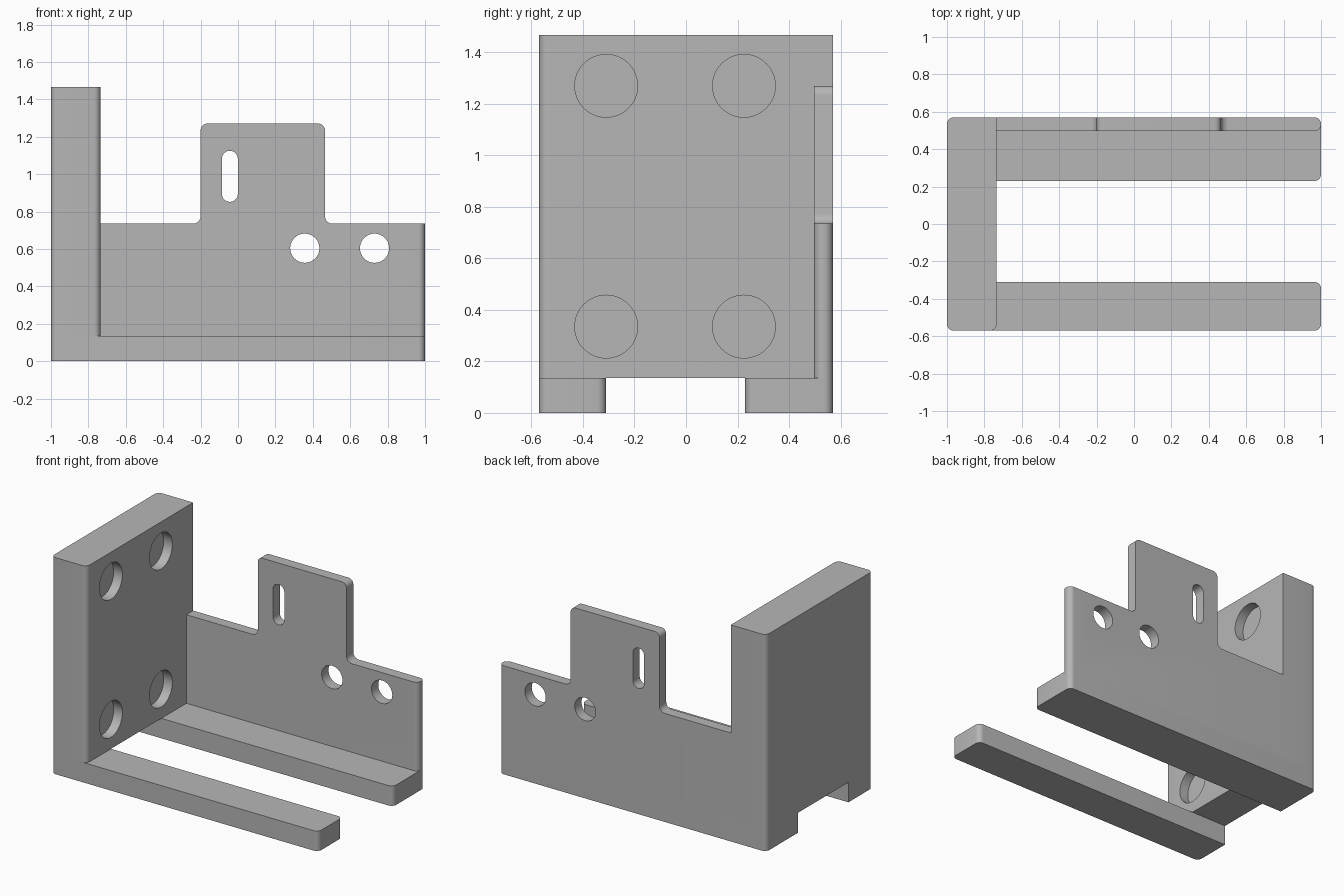
import bpy, bmesh, math
from mathutils import Vector, Matrix

cube = bpy.data.objects.get("Cube")
if cube:
    bpy.data.objects.remove(cube, do_unlink=True)

grey = bpy.data.materials.new("machined grey")
grey.use_nodes = True
grey.diffuse_color = (0.47, 0.47, 0.47, 1)
grey.node_tree.nodes["Principled BSDF"].inputs["Base Color"].default_value = (0.47, 0.47, 0.47, 1)


def rounded(corners, steps=8):
    """Outline from (u, v, radius) corners, each replaced by a tangent arc."""
    pts = []
    for i, (u, v, r) in enumerate(corners):
        p = Vector((u, v))
        if r == 0:
            pts.append(p)
            continue
        a = (Vector(corners[i - 1][:2]) - p).normalized()
        b = (Vector(corners[(i + 1) % len(corners)][:2]) - p).normalized()
        centre = p + (a + b) * r          # all corners are right angles
        for k in range(steps + 1):
            t = k / steps * math.pi / 2
            pts.append(centre - b * r * math.cos(t) - a * r * math.sin(t))
    return pts


def rect(u0, u1, v0, v1, r=(0, 0, 0, 0)):
    return rounded([(u0, v0, r[0]), (u1, v0, r[1]), (u1, v1, r[2]), (u0, v1, r[3])])


def extrude(name, pts, axis, start, end):
    """Extrude an outline along z (outline in xy) or y (outline in xz)."""
    place = (lambda p, d: (p.x, p.y, d)) if axis == "z" else (lambda p, d: (p.x, d, p.y))
    bm = bmesh.new()
    face = bm.faces.new([bm.verts.new(place(p, start)) for p in pts])
    top = bmesh.ops.extrude_face_region(bm, geom=[face])["geom"]
    shift = Vector(place(Vector((0, 0)), end - start))
    bmesh.ops.translate(bm, vec=shift, verts=[g for g in top if isinstance(g, bmesh.types.BMVert)])
    bmesh.ops.recalc_face_normals(bm, faces=bm.faces)
    return to_object(name, bm)


def to_object(name, bm):
    mesh = bpy.data.meshes.new(name)
    bm.to_mesh(mesh)
    bm.free()
    mesh.materials.append(grey)
    obj = bpy.data.objects.new(name, mesh)
    bpy.context.collection.objects.link(obj)
    return obj


def cylinder(name, centre, radius, depth, axis):
    bm = bmesh.new()
    turn = Matrix.Rotation(math.pi / 2, 4, "Y" if axis == "x" else "X")
    bmesh.ops.create_cone(bm, cap_ends=True, segments=48, radius1=radius, radius2=radius,
                          depth=depth, matrix=Matrix.Translation(centre) @ turn)
    return to_object(name, bm)


def activate(obj):
    bpy.ops.object.select_all(action="DESELECT")
    obj.select_set(True)
    bpy.context.view_layer.objects.active = obj


def cut(obj, cutters):
    activate(obj)
    for c in cutters:
        c.hide_render = True
        mod = obj.modifiers.new("cut", "BOOLEAN")
        mod.operation, mod.solver, mod.object = "DIFFERENCE", "EXACT", c
        bpy.ops.object.modifier_apply(modifier=mod.name)
        bpy.data.objects.remove(c, do_unlink=True)


R = 0.035                      # edge rounding
BASE, WALL, BACK = 0.135, -0.735, 0.57

# Two base rails
front_rail = extrude("front_rail", rect(-1, 1, -BACK, -0.31, (R, R, R, 0)), "z", 0, BASE)
back_rail = extrude("back_rail", rect(-1, 1, 0.23, BACK, (0, R, R, R)), "z", 0, BASE)

# Tall end wall with four blind round pockets on the inner face
end_wall = extrude("end_wall", rect(-1, WALL, -BACK, BACK, (R, R, 0, R)), "z", BASE, 1.467)
cut(end_wall, [cylinder("pocket", (WALL, y, z), 0.122, 0.13, "x")
               for y in (-0.31, 0.225) for z in (0.335, 1.27)])

# Back plate with a raised tab
back_plate = extrude("back_plate", rounded([
    (WALL, BASE, 0), (1, BASE, 0), (1, 0.735, 0), (0.465, 0.735, 0.04), (0.465, 1.27, 0.035),
    (-0.2, 1.27, 0.035), (-0.2, 0.735, 0.04), (WALL, 0.735, 0)]), "y", 0.497, BACK)

# Round the plate's free end
bm = bmesh.new()
bm.from_mesh(back_plate.data)
ends = [e for e in bm.edges
        if all(v.co.x > 0.999 for v in e.verts) and abs(e.verts[0].co.z - e.verts[1].co.z) > 0.1]
bmesh.ops.bevel(bm, geom=ends, offset=R, segments=8, profile=0.5, affect="EDGES")
bm.to_mesh(back_plate.data)
bm.free()

# Upright slot and two round holes through the plate
slot = extrude("slot", rect(-0.086, -0.001, 0.852, 1.125, (0.0424,) * 4), "y", 0.4, 0.7)
cut(back_plate, [slot] + [cylinder("hole", (x, 0.53, 0.604), 0.078, 0.3, "y") for x in (0.357, 0.73)])

for part in (front_rail, back_rail, end_wall, back_plate):
    activate(part)
    bpy.ops.object.shade_smooth_by_angle(angle=math.radians(30))
